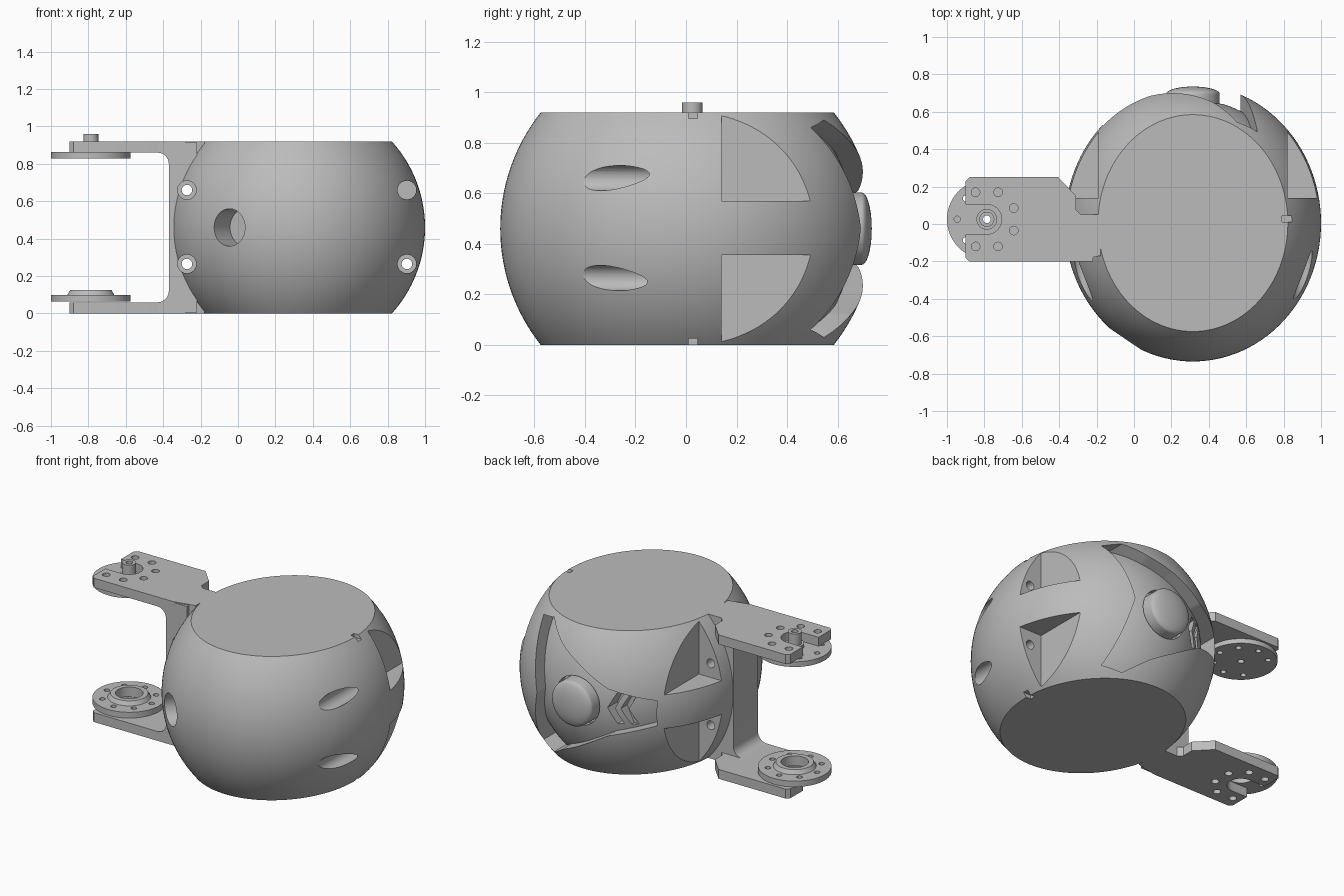
import bpy, bmesh, math
from mathutils import Matrix, Vector

cube = bpy.data.objects.get("Cube")
if cube:
    bpy.data.objects.remove(cube, do_unlink=True)

grey = bpy.data.materials.new("plain_grey")
grey.use_nodes = True
grey.diffuse_color = (0.5, 0.5, 0.5, 1)
grey.node_tree.nodes["Principled BSDF"].inputs["Base Color"].default_value = (0.5, 0.5, 0.5, 1)

CX, CY, CZ, HEIGHT = 0.315, 0.005, 0.46, 0.92
HUB = Vector((-0.787, 0.025, 0))


def finish(name, bm):
    bmesh.ops.recalc_face_normals(bm, faces=bm.faces)
    mesh = bpy.data.meshes.new(name)
    bm.to_mesh(mesh)
    bm.free()
    mesh.materials.append(grey)
    obj = bpy.data.objects.new(name, mesh)
    bpy.context.collection.objects.link(obj)
    return obj


def skin(name, rings, closed):
    """Join rings of points; either loop back to the first ring or cap the ends."""
    bm = bmesh.new()
    rows = [[bm.verts.new(p) for p in ring] for ring in rings]
    n = len(rows[0])
    for a, b in zip(rows, rows[1:] + rows[:1] if closed else rows[1:]):
        for i in range(n):
            j = (i + 1) % n
            bm.faces.new((a[i], a[j], b[j], b[i]))
    if not closed:
        bm.faces.new(rows[0])
        bm.faces.new(rows[-1])
    else:
        bmesh.ops.remove_doubles(bm, verts=bm.verts, dist=1e-5)
        bmesh.ops.dissolve_degenerate(bm, dist=1e-5, edges=bm.edges)
    return finish(name, bm)


def circle(n):
    return [(math.cos(math.tau * i / n), math.sin(math.tau * i / n)) for i in range(n)]


def lathe(name, profile, origin, axis=(0, 0, 1), n=48):
    place = Matrix.Translation(origin) @ Vector(axis).to_track_quat('Z', 'Y').to_matrix().to_4x4()
    return skin(name, [[place @ Vector((r * c, r * s, h)) for c, s in circle(n)]
                       for r, h in profile], True)


def prism(name, pts, axis, lo, hi):
    put = (lambda a, b, t: (a, t, b)) if axis == 'y' else (lambda a, b, t: (a, b, t))
    return skin(name, [[put(a, b, t) for a, b in pts] for t in (lo, hi)], False)


def box(x0, x1, y0, y1, z0, z1):
    return prism("cutter", [(x0, y0), (x1, y0), (x1, y1), (x0, y1)], 'z', z0, z1)


def rod(radius, start, axis, length, n=32):
    return lathe("cutter", [(0, 0), (radius, 0), (radius, length), (0, length)], start, axis, n)


def shell(name, inset, z0, z1, rows=36):
    """Rounded body with flat ends, slightly longer front to back."""
    rings = []
    for i in range(rows + 1):
        z = z0 + (z1 - z0) * i / rows
        rx = math.sqrt((0.685 - inset) ** 2 - (z - CZ) ** 2)
        ry = math.sqrt((0.74 - inset) ** 2 - (z - CZ) ** 2)
        rings.append([(CX + rx * c, CY + ry * s, z) for c, s in circle(112)])
    return skin(name, rings, False)


def combine(target, other, operation='DIFFERENCE'):
    mod = target.modifiers.new("shape", 'BOOLEAN')
    mod.operation = operation
    mod.solver = 'EXACT'
    mod.object = other
    bpy.context.view_layer.objects.active = target
    bpy.ops.object.modifier_apply(modifier=mod.name)
    bpy.data.objects.remove(other, do_unlink=True)


def smooth(obj):
    bpy.ops.object.select_all(action='DESELECT')
    obj.select_set(True)
    bpy.context.view_layer.objects.active = obj
    bpy.ops.object.shade_smooth_by_angle(angle=math.radians(25))


def mirror_z(pts):
    return [(x, 2 * CZ - z) for x, z in reversed(pts)]


# Main body with the upright web that carries the arms
body = shell("body", 0, 0, HEIGHT)
fillet = [(-0.43 + 0.06 * math.sin(t), 0.80 + 0.06 * math.cos(t))
          for t in [math.pi / 2 * i / 8 for i in range(9)]]
web_half = [(-0.22, 0.915), (-0.43, 0.915)] + fillet
web = prism("web", web_half + mirror_z(web_half), 'y', -0.2, 0.05)
combine(body, web, 'UNION')

# Side pockets, with counterbored screw holes running through from the front
for side in (-1, 1):
    wall, far = CX + side * 0.505, CX + side * 0.9
    for z0, z1, hole_z in ((0.57, 1.0, 0.66), (-0.1, 0.355, 0.265)):
        combine(body, box(min(wall, far), max(wall, far), 0.14, 1, z0, z1))
        hole_x = CX + side * 0.588
        combine(body, rod(0.05, (hole_x, -0.9, hole_z), (0, 1, 0), 0.95))
        combine(body, rod(0.028, (hole_x, -0.9, hole_z), (0, 1, 0), 1.2))

# Round socket on the front
combine(body, rod(0.1, (0.04, -0.49, CZ), (-0.563, -0.827, 0), 0.5))

# Sunken arrow-shaped panel on the back
upper = [(0.66, 0.86), (0.55, 0.89), (0.42, 0.80), (0.285, 0.73),
         (0.075, 0.61), (-0.165, 0.54)]
panel = prism("panel_cutter", [(0.57, CZ)] + upper + mirror_z(upper), 'y', 0.1, 1.2)
combine(panel, shell("panel_floor", 0.08, 0.005, 0.915))
combine(body, panel)

# Chevron slots and button socket in the panel
for tip in (0.115, 0.045):
    arm = [(tip, CZ), (tip - 0.05, CZ + 0.1), (tip - 0.085, CZ + 0.1), (tip - 0.04, CZ)]
    chevron = arm + [(x, 2 * CZ - z) for x, z in arm[2:0:-1]]
    combine(body, prism("cutter", chevron, 'y', 0.53, 0.9))
combine(body, rod(0.155, (CX, 0.60, CZ), (0, 1, 0), 0.4, 48))

# Small key notch at the rims
for z in (0, HEIGHT):
    combine(body, box(0.79, 0.85, 0.01, 0.045, z - 0.025, z + 0.025))
smooth(body)

# Domed button
dome = [(0.143 * math.cos(t), 0.15 + 0.04 * math.sin(t))
        for t in [math.pi / 2 * i / 10 for i in range(10)]]
smooth(lathe("button", [(0, 0)] + [(0.143, 0)] + dome + [(0, 0.19)],
             (CX, 0.545, CZ), (0, 1, 0), 64))

# Forked arms
slot = [(HUB.x + 0.08 * math.sin(t), HUB.y - 0.08 * math.cos(t))
        for t in [math.pi * i / 16 for i in range(17)]]
outline = [(-0.9, -0.18), (-0.88, -0.2), (-0.32, -0.2), (-0.18, -0.17), (-0.18, 0.05),
           (-0.285, 0.05), (-0.31, 0.075), (-0.31, 0.15), (-0.405, 0.25), (-0.88, 0.25),
           (-0.9, 0.23), (-0.9, 0.105)] + slot[::-1] + [(-0.9, -0.055)]
for name, z0 in (("lower_arm", 0), ("upper_arm", 0.86)):
    arm = prism(name, outline, 'z', z0, z0 + 0.06)
    for x, offset in ((-0.847, 0.145), (-0.727, 0.145), (-0.643, 0.06)):
        for sign in (-1, 1):
            combine(arm, rod(0.023, (x, HUB.y + sign * offset, z0 - 0.1), (0, 0, 1), 0.3, 20))
    smooth(arm)

# Round horns at the arm ends
upper_horn = [(0.02, 0.83), (0.213, 0.83), (0.213, 0.863), (0.055, 0.863),
              (0.055, 0.885), (0.04, 0.885), (0.04, 0.96), (0.02, 0.96)]
lower_horn = [(0.08, 0.063), (0.213, 0.063), (0.213, 0.10), (0.125, 0.10),
              (0.11, 0.125), (0.08, 0.125)]
for name, profile in (("upper_horn", upper_horn), ("lower_horn", lower_horn)):
    horn = lathe(name, profile, HUB, n=64)
    for c, s in circle(8):
        start = HUB + Vector((0.158 * c, 0.158 * s, profile[0][1] - 0.1))
        combine(horn, rod(0.017, start, (0, 0, 1), 0.3, 16))
    smooth(horn)
